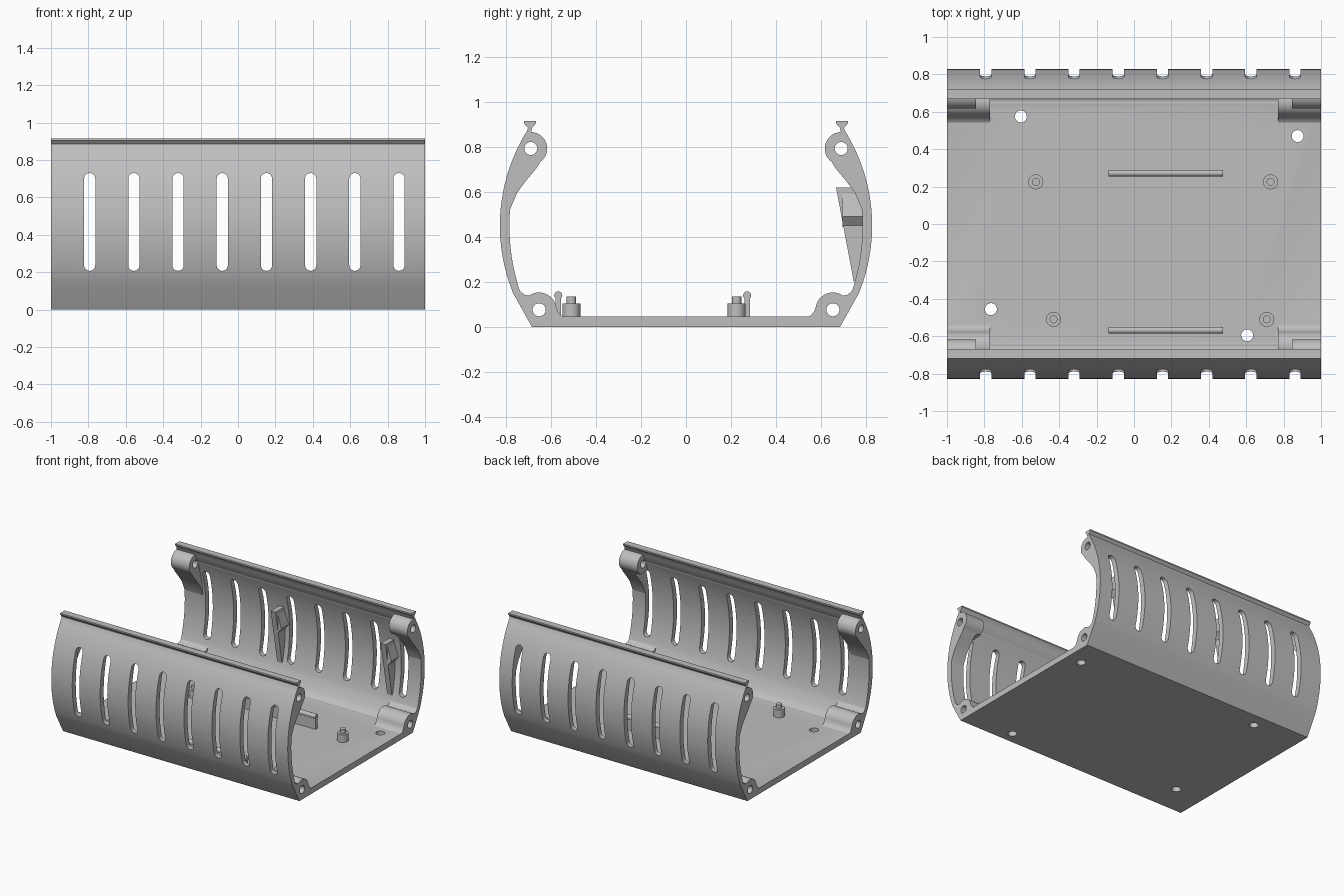
import bpy, bmesh
from math import sin, cos, pi, sqrt, radians

cube = bpy.data.objects.get("Cube")
if cube:
    bpy.data.objects.remove(cube)

grey = bpy.data.materials.new("light grey plastic")
grey.use_nodes = True
colour = (0.52, 0.52, 0.52, 1)
grey.diffuse_color = colour
grey.node_tree.nodes["Principled BSDF"].inputs["Base Color"].default_value = colour

PLACE = {"x": lambda u, v, w: (w, u, v),   # profile in y,z
         "y": lambda u, v, w: (u, w, v),   # profile in x,z
         "z": lambda u, v, w: (u, v, w)}   # profile in x,y


def add_prism(bm, pts, lo, hi, axis):
    """Closed profile swept from lo to hi along an axis."""
    face = bm.faces.new([bm.verts.new(PLACE[axis](u, v, lo)) for u, v in pts])
    ext = bmesh.ops.extrude_face_region(bm, geom=[face])
    top = [g for g in ext["geom"] if isinstance(g, bmesh.types.BMVert)]
    bmesh.ops.translate(bm, verts=top, vec=PLACE[axis](0, 0, hi - lo))


def make(name, prisms):
    bm = bmesh.new()
    for p in prisms:
        add_prism(bm, *p)
    bmesh.ops.recalc_face_normals(bm, faces=bm.faces)
    mesh = bpy.data.meshes.new(name)
    bm.to_mesh(mesh)
    bm.free()
    ob = bpy.data.objects.new(name, mesh)
    bpy.context.collection.objects.link(ob)
    mesh.materials.append(grey)
    return ob


def arc(cu, cv, r, a, b, n=24):
    return [(cu + r * cos(radians(a + (b - a) * i / n)),
             cv + r * sin(radians(a + (b - a) * i / n))) for i in range(n + 1)]


def circle(u, v, r):
    return arc(u, v, r, 0, 345, 23)


def bow(cy, r, z0, z1, n=28):
    """Bowed wall line around height 0.45."""
    zs = [z0 + (z1 - z0) * i / n for i in range(n + 1)]
    return [(cy + sqrt(r * r - (z - 0.45) ** 2), z) for z in zs]


def flip(pts):
    return [(-u, v) for u, v in reversed(pts)]


def finish(ob, cutters=()):
    bpy.ops.object.select_all(action="DESELECT")
    bpy.context.view_layer.objects.active = ob
    ob.select_set(True)
    for c in cutters:
        mod = ob.modifiers.new("cut", "BOOLEAN")
        mod.object = c
        mod.operation = "DIFFERENCE"
        mod.solver = "EXACT"
        bpy.ops.object.modifier_apply(modifier=mod.name)
    bpy.ops.object.shade_smooth_by_angle(angle=radians(30))


# Cutters: vent slots, screw channels, floor holes
slots = []
for i in range(8):
    x = -0.793 + 0.2363 * i
    stadium = arc(x, 0.70, 0.03, 0, 180, 10) + arc(x, 0.237, 0.03, 180, 360, 10)
    slots.append((stadium, -1, 1, "y"))
slot_cutter = make("slot_cutter", slots)
screw_cutter = make("screw_cutter", [(circle(s * y, z, 0.029), -1.1, 1.1, "x")
                                     for s in (-1, 1) for y, z in ((0.69, 0.793), (0.653, 0.076))])
floor_cutter = make("floor_cutter", [(circle(x, y, 0.032), -0.1, 0.2, "z") for x, y in
                                     ((-0.605, 0.575), (0.875, 0.47), (-0.765, -0.455), (0.605, -0.595))])
cutters = [slot_cutter, screw_cutter, floor_cutter]
for c in cutters:
    c.hide_render = True

# Shell: floor, bowed side walls and dovetail rails in one section
half = [(0.685, 0)] + bow(0.0325, 0.795, 0.15, 0.872)
half += [(0.703, 0.885), (0.72, 0.905), (0.72, 0.915), (0.667, 0.915), (0.667, 0.905), (0.684, 0.885)]
half += bow(-0.147, 0.932, 0.86, 0.16)
half += [(0.70, 0.085), (0.682, 0.063), (0.66, 0.051), (0.63, 0.046)]
shell = make("shell", [(half + flip(half), -1, 1, "x")])
finish(shell, cutters)

# Screw bosses at the four corners of each end
upper = arc(0.69, 0.793, 0.073, 85, 235)
upper += [(0.665, 0.705), (0.711, 0.65), (0.75, 0.597), (0.775, 0.54), (0.79, 0.50),
          (0.80, 0.55), (0.775, 0.66), (0.737, 0.79), (0.706, 0.85)]
lower = [(0.53, 0.04), (0.556, 0.052), (0.57, 0.07)] + arc(0.653, 0.076, 0.077, 170, 55)
lower += [(0.718, 0.143), (0.745, 0.165), (0.755, 0.155), (0.69, 0.03)]
for end, lo, hi in (("left", 1, 0), ("right", -1, 0)):
    for side, s in (("front", -1), ("back", 1)):
        for level, shape, length in (("upper", upper, 0.155), ("lower", lower, 0.23)):
            pts = shape if s > 0 else flip(shape)
            inner = lo * (1 - length)
            boss = make(f"{level}_boss_{side}_{end}", [(pts, min(lo, inner), max(lo, inner), "x")])
            finish(boss, [slot_cutter, screw_cutter])

# Standoffs with locating pins
for i, (x, y) in enumerate(((-0.525, 0.225), (0.73, 0.225), (-0.43, -0.51), (0.71, -0.51))):
    finish(make(f"standoff_{i + 1}", [(circle(x, y, 0.04), 0.03, 0.105, "z"),
                                      (circle(x, y, 0.021), 0.09, 0.135, "z")]))

# Retaining ribs with a rounded bead on top
rib = [(-0.013, 0.03), (0.013, 0.03)] + arc(0, 0.14, 0.018, -45, 225, 16)
for name, y in (("back_rib", 0.272), ("front_rib", -0.568)):
    pts = [(y + (u if y > 0 else -u), v) for u, v in rib]
    finish(make(name, [(pts, -0.135, 0.475, "x")]))

# Clip brackets on the back wall, each with a side barb
web = [(0.667, 0.62), (0.785, 0.62), (0.80, 0.45), (0.765, 0.22), (0.746, 0.2)]
for name, x in (("clip_bracket_middle", -0.17), ("clip_bracket_left", 0.76)):
    barb = [(x + 0.015, 0.61), (x + 0.05, 0.49), (x + 0.015, 0.445)]
    finish(make(name, [(web, x - 0.02, x + 0.02, "x"), (barb, 0.695, 0.785, "y")]))

for c in cutters:
    bpy.data.objects.remove(c)
